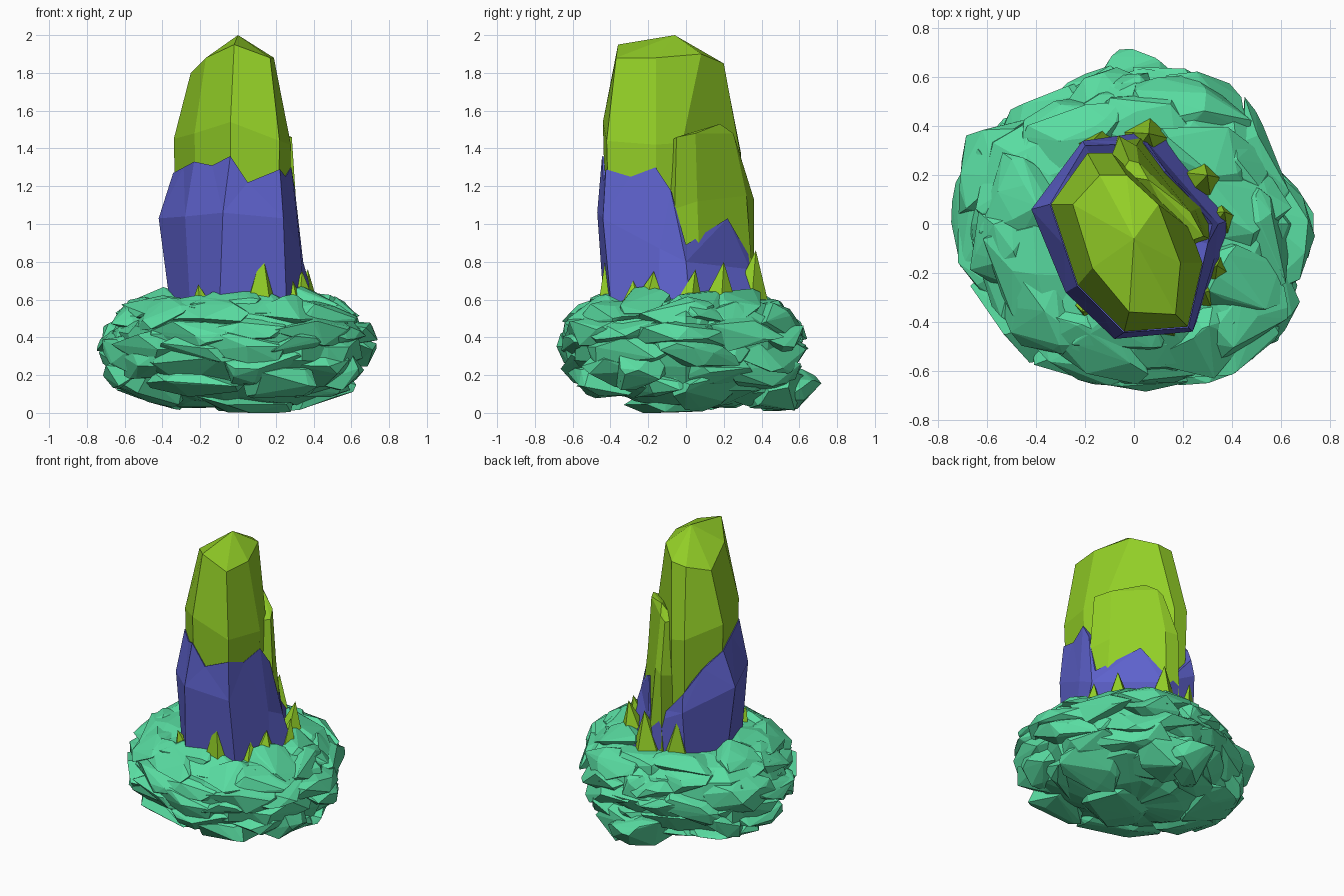
import bpy, bmesh, math, random
from mathutils import Vector, Matrix

if "Cube" in bpy.data.objects:
    bpy.data.objects.remove(bpy.data.objects["Cube"])

random.seed(11)

def material(name, rgb):
    m = bpy.data.materials.new(name)
    m.diffuse_color = (*rgb, 1)
    m.use_nodes = True
    m.node_tree.nodes["Principled BSDF"].inputs["Base Color"].default_value = m.diffuse_color
    return m

ROCK = material("rock_teal", (0.10, 0.72, 0.36))
GREEN = material("crystal_green", (0.29, 0.62, 0.02))
BLUE = material("crystal_blue", (0.11, 0.12, 0.60))

def finish(bm, name, mat):
    bmesh.ops.recalc_face_normals(bm, faces=bm.faces)
    me = bpy.data.meshes.new(name)
    bm.to_mesh(me)
    bm.free()
    me.materials.append(mat)
    ob = bpy.data.objects.new(name, me)
    bpy.context.collection.objects.link(ob)
    return ob

def loft(bm, rings):
    rows = [[bm.verts.new(p) for p in r] for r in rings]
    n = len(rows[0])
    for a, b in zip(rows, rows[1:]):
        for i in range(n):
            j = (i + 1) % n
            bm.faces.new((a[i], a[j], b[j], b[i]))
    return rows

def fan(bm, row, tip):
    t = bm.verts.new(tip)
    for i in range(len(row)):
        bm.faces.new((row[i], row[(i + 1) % len(row)], t))

def crystal(name, rings, tip):
    bm = bmesh.new()
    rows = loft(bm, rings)
    fan(bm, rows[-1], tip)
    bm.faces.new(rows[0])
    return finish(bm, name, GREEN)

def grow(ring, s, z=None, cx=0.0, cy=-0.05):
    return [(cx + (p[0] - cx) * s, cy + (p[1] - cy) * s, p[2] if z is None else z) for p in ring]

# Main crystal, one broad flat face toward the back right
mid = [(-.34, .08, 1.45), (-.23, -.25, 1.48), (-.04, -.44, 1.54), (.22, -.42, 1.44),
       (.28, -.16, 1.42), (.23, -.02, 1.43), (-.09, .29, 1.36), (-.19, .29, 1.38)]
top = [(-.25, .08, 1.80), (-.17, -.18, 1.88), (-.02, -.36, 1.95), (.17, -.37, 1.88),
       (.19, -.16, 1.88), (.10, .08, 1.90), (-.03, .20, 1.85), (-.14, .20, 1.84)]
crystal("main_crystal", [grow(mid, .93, .5), mid, top], (0, -.06, 2.0))

# Second crystal: a shallow slab lying against that face
s_low = [(-.07, .36, .5), (.04, .37, .5), (.31, .08, .5), (.34, -.05, .5), (.24, -.10, .5), (-.1, .26, .5)]
s_mid = [(-.06, .36, 1.13), (.01, .32, 1.15), (.25, .06, 1.12), (.31, -.06, 1.08), (.22, -.10, 1.1), (-.1, .26, 1.1)]
s_top = [(-.02, .26, 1.45), (.02, .25, 1.48), (.23, .05, 1.48), (.285, -.05, 1.46), (.2, -.08, 1.44), (-.06, .2, 1.45)]
crystal("second_crystal", [s_low, s_mid, s_top], (.06, .18, 1.53))

# Blue sheath with a broken upper edge, closed inward against the crystal
low = [(-.35, .06, .5), (-.25, -.25, .5), (-.10, -.43, .5), (.26, -.39, .5),
       (.36, -.15, .5), (.43, .03, .5), (.21, .40, .5), (-.22, .31, .5)]
belly = [(-.42, .06, 1.03), (-.28, -.28, 1.04), (-.08, -.47, 1.06), (.24, -.44, 1.03),
         (.33, -.14, .87), (.345, .0, .80), (.05, .34, .76), (-.21, .34, .90)]
rim_z = [1.27, 1.33, 1.36, 1.29, 1.30, .89, .84, 1.02]
notch_z = [1.30, 1.31, 1.22, 1.25, 1.18, 1.03, .88, 1.17]
bm = bmesh.new()
bl = loft(bm, [low, belly])[1]
rim = [(p[0] * 1.01, p[1] * 1.01, z) for p, z in zip(mid, rim_z)]
rim[5], rim[6], rim[7] = (.32, .0, .89), (.04, .33, .84), (-.20, .32, 1.02)
edge = []
for i in range(8):
    m = Vector(rim[i]).lerp(Vector(rim[(i + 1) % 8]), .35 if i == 2 else .5)
    m.z = notch_z[i]
    if i == 5:
        m.x, m.y = .13, .22
    edge += [bm.verts.new(rim[i]), bm.verts.new(m)]
inner = [bm.verts.new((v.co.x * .82, v.co.y * .82, v.co.z - .03)) for v in edge]
for i in range(8):
    j = (i + 1) % 8
    a, n, b = edge[2 * i], edge[2 * i + 1], edge[(2 * i + 2) % 16]
    bm.faces.new((bl[i], n, a))
    bm.faces.new((bl[i], bl[j], n))
    bm.faces.new((bl[j], b, n))
for i in range(16):
    j = (i + 1) % 16
    bm.faces.new((edge[i], edge[j], inner[j], inner[i]))
finish(bm, "blue_sheath", BLUE)

# Small shards around the foot: base centre, tip, radius
shards = [((.12, -.36, .5), (.13, -.42, .86), .13), ((-.18, -.31, .53), (-.21, -.36, .68), .08),
          ((.31, -.20, .53), (.34, -.17, .75), .12), ((.34, .0, .53), (.37, .05, .76), .10),
          ((.26, .16, .5), (.30, .20, .80), .13), ((.27, -.27, .55), (.29, -.28, .70), .10),
          ((-.13, .27, .53), (-.17, .34, .84), .13), ((.05, .32, .53), (.06, .37, .86), .13)]
bm = bmesh.new()
for c, tip, r in shards:
    ring = [bm.verts.new((c[0] + r * math.cos(k * math.tau / 5 + r * 40),
                          c[1] + r * math.sin(k * math.tau / 5 + r * 40), c[2])) for k in range(5)]
    fan(bm, ring, tip)
    bm.faces.new(ring)
finish(bm, "small_shards", GREEN)

# Rock base: outline seen from above
outline = [(-.76, .05), (-.70, -.2), (-.58, -.32), (-.57, -.43), (-.36, -.6), (-.1, -.66), (.14, -.7),
           (.5, -.62), (.6, -.5), (.7, -.3), (.68, -.17), (.76, -.03), (.7, .1), (.57, .23), (.54, .35),
           (.43, .55), (.23, .64), (.1, .61), (-.05, .64), (-.2, .63), (-.35, .52), (-.5, .48),
           (-.68, .41), (-.7, .3)]
polar = sorted((math.atan2(y, x), math.hypot(x, y)) for x, y in outline)
polar = [(polar[-1][0] - math.tau, polar[-1][1])] + polar + [(polar[0][0] + math.tau, polar[0][1])]

def radius(a):
    a = math.atan2(math.sin(a), math.cos(a))
    for (a0, r0), (a1, r1) in zip(polar, polar[1:]):
        if a0 <= a <= a1:
            return r0 + (r1 - r0) * (a - a0) / (a1 - a0)

levels = [(.0, .35), (.05, .60), (.12, .84), (.22, .95), (.36, 1.0), (.48, .96), (.58, .80), (.65, .58), (.70, .45)]

def spread(z):
    z = min(max(z, 0), .70)
    for (z0, s0), (z1, s1) in zip(levels, levels[1:]):
        if z <= z1:
            return s0 + (s1 - s0) * (z - z0) / (z1 - z0)

def lift(x, y, z):
    # underside rises toward the front
    return z + max(0, .12 * (-y)) * (1 - z / .7)

# Solid core
bm = bmesh.new()
rings = []
for z, s in [(.04, .42), (.12, .74), (.24, .87), (.38, .91), (.5, .86), (.57, .72), (.6, .5)]:
    ring = []
    for k in range(24):
        a = k * math.tau / 24
        r = radius(a) * s * random.uniform(.95, 1.02)
        x, y = r * math.cos(a), r * math.sin(a)
        ring.append((x, y, lift(x, y, z) + random.uniform(-.015, .015)))
    rings.append(ring)
rows = loft(bm, rings)
fan(bm, rows[0], (0, 0, .03))
fan(bm, rows[-1], (0, 0, .6))
rock = finish(bm, "rock_base", ROCK)

# Overlapping angular slabs on the core
def slab(bm, centre, size, turn, limit=True):
    tilt = Matrix.Rotation(turn, 3, 'Z') @ Matrix.Rotation(random.uniform(-.15, .25), 3, 'Y') \
        @ Matrix.Rotation(random.uniform(-.2, .2), 3, 'X')
    vs = []
    for k in range(20):
        d = Vector([random.gauss(0, 1) for _ in range(3)]).normalized()
        p = Vector(centre) + tilt @ Vector([d[i] * size[i] for i in range(3)])
        p.z = max(p.z, random.uniform(0, .01))
        p.z = min(p.z, random.uniform(.62, .69))
        if limit:
            a, r = math.atan2(p.y, p.x), math.hypot(p.x, p.y)
            cap = radius(a) * max(.4, spread(p.z)) * random.uniform(.98, 1.03)
            if r > cap:
                p.x, p.y = p.x * cap / r, p.y * cap / r
        vs.append(bm.verts.new(p))
    out = bmesh.ops.convex_hull(bm, input=vs)
    junk = {g for g in out["geom_interior"] + out["geom_unused"] if isinstance(g, bmesh.types.BMVert)}
    bmesh.ops.delete(bm, geom=list(junk), context='VERTS')

bm = bmesh.new()
for z, count in [(.12, 8), (.22, 11), (.32, 13), (.41, 12), (.50, 11), (.55, 9)]:
    for k in range(count):
        a = (k + random.uniform(-.3, .3)) * math.tau / count + z * 9
        r = radius(a) * spread(z) * random.uniform(.72, .82)
        x, y = r * math.cos(a), r * math.sin(a)
        slab(bm, (x, y, lift(x, y, z)),
             (random.uniform(.17, .23), random.uniform(.2, .32), random.uniform(.08, .12)), a)
# Low lump at the back and ragged underside
for cx, cy, cz, sx, sy, sz in [(-.02, .50, .12, .22, .22, .12), (.08, .44, .15, .26, .24, .15)]:
    slab(bm, (cx, cy, cz), (sx, sy, sz), 0, False)
slab(bm, (.0, .0, .09), (.34, .34, .09), 0)
slabs = finish(bm, "rock_slabs", ROCK)

# Merge into one outer rock surface
mod = rock.modifiers.new("merge", 'BOOLEAN')
mod.operation, mod.solver, mod.object, mod.use_self = 'UNION', 'EXACT', slabs, True
merged = bpy.data.meshes.new_from_object(rock.evaluated_get(bpy.context.evaluated_depsgraph_get()))
rock.modifiers.clear()
rock.data = merged
bpy.data.objects.remove(slabs)
